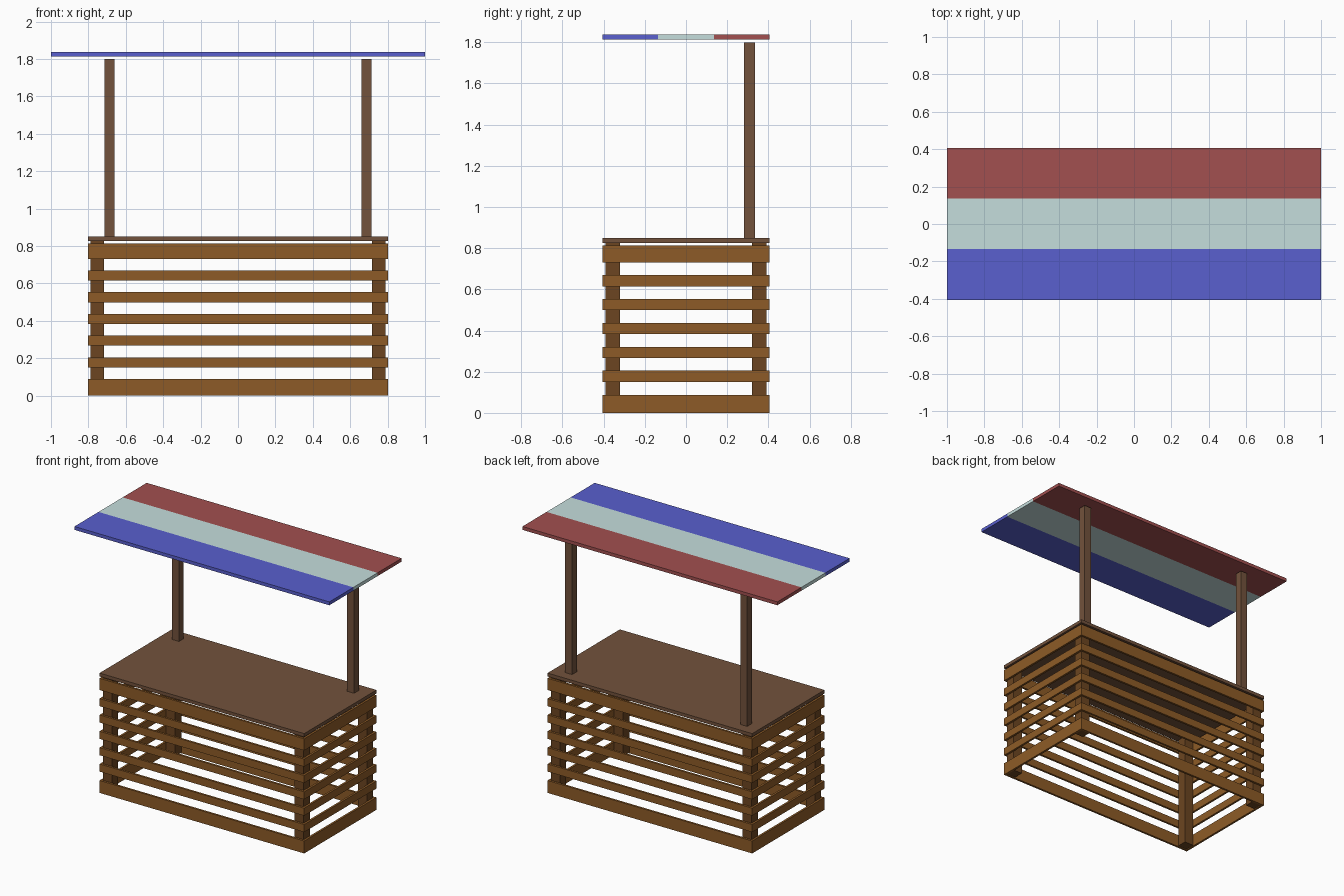
import bpy, bmesh
from mathutils import Vector

if "Cube" in bpy.data.objects:
    bpy.data.objects.remove(bpy.data.objects["Cube"])


def material(name, rgb):
    m = bpy.data.materials.new(name)
    m.diffuse_color = (*rgb, 1)
    m.use_nodes = True
    m.node_tree.nodes["Principled BSDF"].inputs["Base Color"].default_value = m.diffuse_color
    return m


SLAT = material("slat_wood", (0.27, 0.105, 0.02))
LEG = material("leg_wood", (0.15, 0.06, 0.015))
TOP = material("counter_wood", (0.17, 0.085, 0.045))
BLUE = material("blue_cloth", (0.10, 0.115, 0.62))
PALE = material("pale_cloth", (0.56, 0.73, 0.72))
RED = material("red_cloth", (0.36, 0.08, 0.08))


def box(name, x, y, z, mat):
    """Box from (min, max) pairs on each axis."""
    lo, hi = Vector((x[0], y[0], z[0])), Vector((x[1], y[1], z[1]))
    bm = bmesh.new()
    bmesh.ops.create_cube(bm, size=1)
    for v in bm.verts:
        v.co = Vector(v.co[i] * (hi[i] - lo[i]) for i in range(3))
    mesh = bpy.data.meshes.new(name)
    bm.to_mesh(mesh)
    bm.free()
    mesh.materials.append(mat)
    ob = bpy.data.objects.new(name, mesh)
    ob.location = (lo + hi) / 2
    bpy.context.collection.objects.link(ob)
    return ob


def span(a, b, s):
    return tuple(sorted((a * s, b * s)))


W, D, T = 0.803, 0.405, 0.015   # half width, half depth, slat thickness

# Slatted crate: wide boards at top and bottom, five narrow ones between
rows = [(0.0, 0.088)]
rows += [(0.151 + 0.116 * i, 0.205 + 0.116 * i) for i in range(5)]
rows += [(0.73, 0.813)]
for z in rows:
    for s, side in ((-1, "front"), (1, "back")):
        box(side + "_slat", (-W, W), span(D - T, D, s), z, SLAT)
    for s, side in ((-1, "left"), (1, "right")):
        box(side + "_slat", span(W - T, W, s), (-D + T, D - T), z, SLAT)

# Corner legs inside the slats
for sx in (-1, 1):
    for sy in (-1, 1):
        box("corner_leg", span(0.717, W - T, sx), span(0.32, D - T, sy),
            (0.005, 0.826), LEG)

# Counter top
box("counter_top", (-W, W), (-D, D), (0.826, 0.85), TOP)

# Roof posts at the back
for sx in (-1, 1):
    box("roof_post", span(0.66, 0.714, sx), (0.281, 0.334), (0.85, 1.80), TOP)

# Three-striped roof panel
for i, (name, mat) in enumerate((("front", BLUE), ("middle", PALE), ("back", RED))):
    y0 = -D + i * 2 * D / 3
    box(name + "_roof_stripe", (-1, 1), (y0, y0 + 2 * D / 3), (1.813, 1.837), mat)
